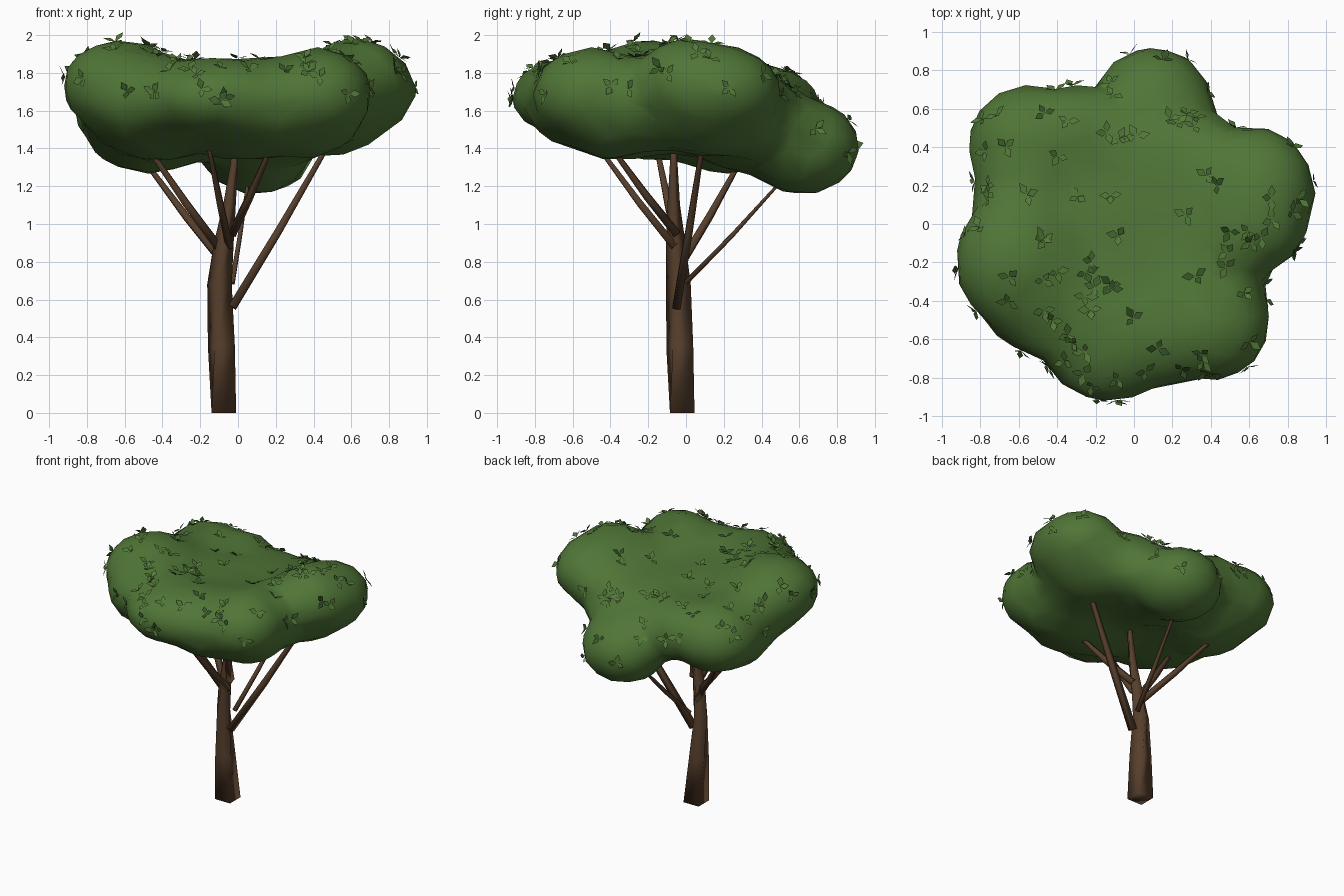
import bpy, bmesh, math, random
from mathutils import Vector, Matrix

if "Cube" in bpy.data.objects:
    bpy.data.objects.remove(bpy.data.objects["Cube"])

random.seed(7)


def material(name, color):
    m = bpy.data.materials.new(name)
    m.diffuse_color = (*color, 1)
    m.use_nodes = True
    m.node_tree.nodes["Principled BSDF"].inputs["Base Color"].default_value = m.diffuse_color
    return m


BARK = material("bark", (0.095, 0.05, 0.025))
GREEN = material("foliage", (0.08, 0.18, 0.038))
LEAF = material("leaf", (0.085, 0.19, 0.04))
DARK = material("dark_leaf", (0.035, 0.09, 0.02))


def add_object(name, bm, *mats):
    me = bpy.data.meshes.new(name)
    bm.to_mesh(me)
    bm.free()
    ob = bpy.data.objects.new(name, me)
    bpy.context.collection.objects.link(ob)
    for m in mats:
        me.materials.append(m)
    return ob


def limb(name, path, sides, twist=0):
    """Tapered tube through (x, y, z, radius) points."""
    bm = bmesh.new()
    pts = [Vector(p[:3]) for p in path]
    rings = []
    for i, p in enumerate(pts):
        d = pts[min(i + 1, len(pts) - 1)] - pts[max(i - 1, 0)]
        if i == 0 and p.z == 0:
            d = Vector((0, 0, 1))
        rot = Vector((0, 0, 1)).rotation_difference(d)
        ring = []
        for k in range(sides):
            a = 2 * math.pi * (k + .5) / sides + twist * p.z
            ring.append(bm.verts.new(p + rot @ Vector((math.cos(a), math.sin(a), 0)) * path[i][3]))
        rings.append(ring)
    for a, b in zip(rings, rings[1:]):
        for k in range(sides):
            n = (k + 1) % sides
            bm.faces.new((a[k], a[n], b[n], b[k]))
    bm.faces.new(rings[0][::-1])
    bm.faces.new(rings[-1])
    ob = add_object(name, bm, BARK)
    for f in ob.data.polygons:
        f.use_smooth = True


# Trunk: four-sided, slightly twisted
limb("trunk", [(-0.075, -0.02, 0, .092), (-0.088, -0.033, .35, .08), (-0.098, -0.04, .68, .066),
               (-0.075, -0.055, .9, .052), (-0.045, -0.065, 1.1, .034),
               (-0.02, -0.065, 1.32, .022), (-0.01, -0.06, 1.5, .012)], 4, .9)

# Branches: start, point where it meets the canopy, base radius
branches = {
    "right": ((-.03, -.05, .56), (.45, .08, 1.37), .031),
    "back": ((-.03, 0, .69), (.05, .48, 1.2), .018),
    "back_left": ((-.08, -.02, .8), (-.47, .27, 1.3), .028),
    "left": ((-.09, -.04, .86), (-.46, -.15, 1.38), .03),
    "front": ((-.045, -.06, .88), (-.145, -.43, 1.36), .027),
    "front_right": ((-.03, -.05, .95), (.16, -.37, 1.37), .029),
}
for name, (a, b, r) in branches.items():
    a, b = Vector(a), Vector(b)
    mid = a.lerp(b, .5) + Vector((0, 0, -.01))
    tip = a.lerp(b, 1.2)
    limb(name + "_branch", [(*a, r), (*mid, r * .9), (*b, r * .6), (*tip, r * .4)], 4)

# Canopy: overlapping lobes fused into one smooth mass (centre, radii);
# each main lobe is a raised outer part plus a lower inner part
lobes = [
    (-.05, 0, 1.6, .5, .5, .24),
    (.1, .61, 1.41, .32, .32, .26), (.06, .32, 1.54, .36, .36, .27),
    (.65, .15, 1.71, .3, .36, .25), (.62, 0, 1.75, .29, .26, .24), (.46, .13, 1.61, .36, .36, .26),
    (.42, -.5, 1.69, .3, .32, .25), (.35, -.4, 1.62, .33, .32, .28),
    (-.13, -.57, 1.67, .37, .37, .22), (.05, -.35, 1.59, .44, .36, .26),
    (-.61, -.2, 1.73, .33, .36, .25), (-.42, -.17, 1.6, .4, .4, .27),
    (-.55, .41, 1.59, .32, .32, .26), (-.46, .22, 1.53, .37, .37, .27),
]
# Bridges that fill the gaps between neighbouring lobes
lobes += [
    (.15, -.54, 1.64, .35, .32, .25), (-.45, -.4, 1.66, .35, .3, .25),
    (-.55, .1, 1.6, .3, .33, .27), (.43, -.18, 1.64, .28, .3, .26),
    (.32, .35, 1.58, .27, .25, .25), (-.3, .45, 1.6, .3, .28, .23),
]
bm = bmesh.new()
for x, y, z, rx, ry, rz in lobes:
    bmesh.ops.create_icosphere(bm, subdivisions=3, radius=1,
                               matrix=Matrix.Translation((x, y, z)) @ Matrix.Diagonal((rx, ry, rz, 1)))
canopy = add_object("canopy", bm, GREEN)
rm = canopy.modifiers.new("fuse", "REMESH")
rm.mode = 'VOXEL'
rm.voxel_size = .045
sm = canopy.modifiers.new("soften", "SMOOTH")
sm.factor, sm.iterations = .5, 14
canopy.modifiers.new("simplify", "DECIMATE").ratio = .08
ev = canopy.evaluated_get(bpy.context.evaluated_depsgraph_get())
baked = bpy.data.meshes.new_from_object(ev)
canopy.modifiers.clear()
canopy.data = baked
for f in baked.polygons:
    f.use_smooth = True
if not baked.materials:
    baked.materials.append(GREEN)

# Leaf sprigs: three folded diamonds scattered over the upper canopy
bm = bmesh.new()
faces = [f for f in baked.polygons if f.normal.z > -.1]
for f in random.choices(faces, [f.area for f in faces], k=95):
    n = f.normal.copy()
    u, w = random.random(), random.random()
    p0, p1, p2 = (baked.vertices[i].co for i in f.vertices[:3])
    if u + w > 1:
        u, w = 1 - u, 1 - w
    base = p0 + (p1 - p0) * u + (p2 - p0) * w + n * .004
    rot = n.to_track_quat('Z', 'Y')
    turn = random.uniform(0, 2 * math.pi)
    mat = 1 if random.random() < .15 else 0
    for k in range(3):
        a = turn + k * 1.7 + random.uniform(-.25, .25)
        m = (Matrix.Translation(base) @ rot.to_matrix().to_4x4() @ Matrix.Rotation(a, 4, 'Z')
             @ Matrix.Rotation(-random.uniform(.1, .6), 4, 'Y'))
        s = random.uniform(.055, .075)
        v = [bm.verts.new(m @ Vector(p)) for p in
             ((0, 0, 0), (s * .5, -s * .3, s * .05), (s, 0, 0), (s * .5, s * .3, s * .05))]
        bm.faces.new(v).material_index = mat
add_object("leaf_sprigs", bm, LEAF, DARK)
